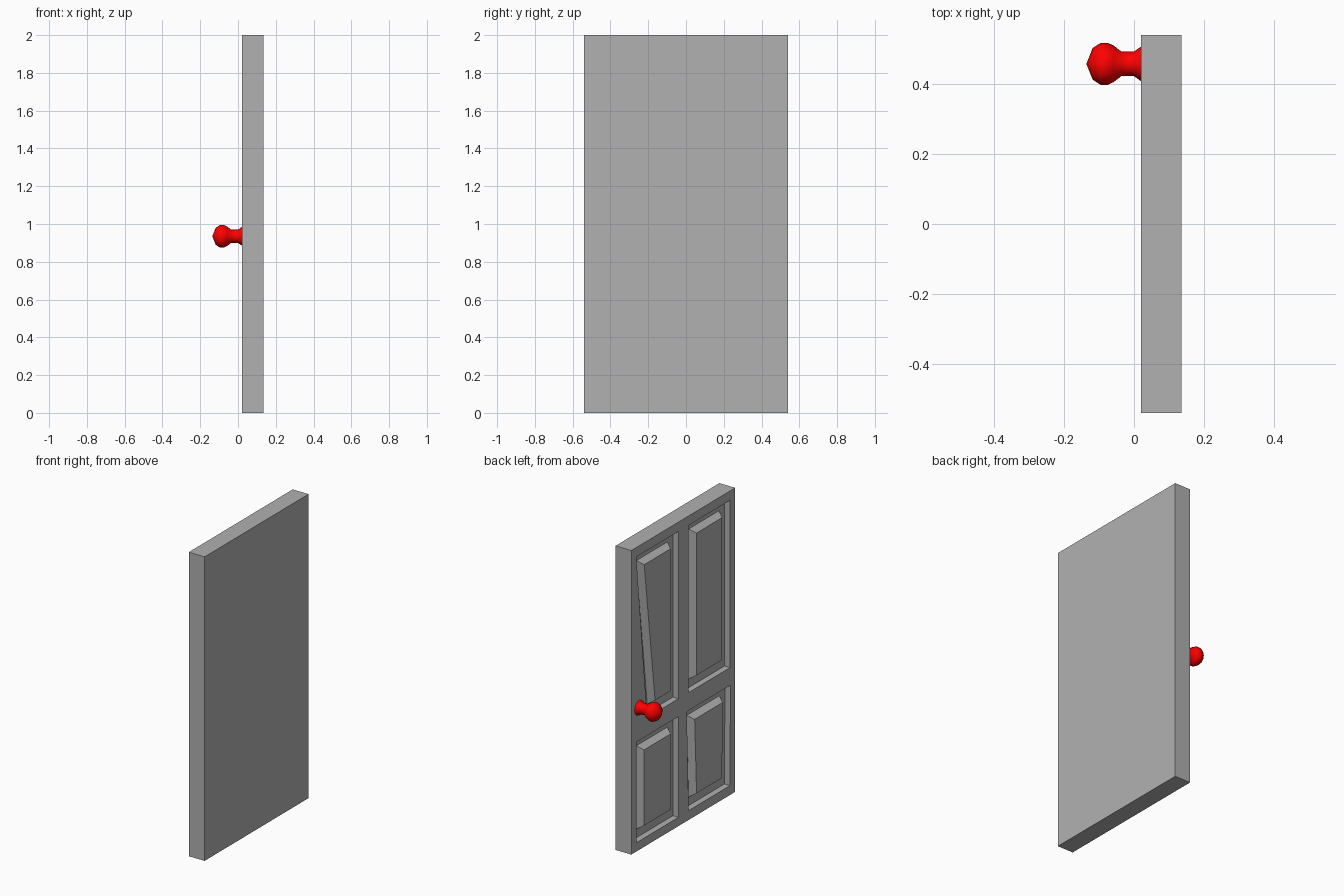
import bpy, bmesh, math

if "Cube" in bpy.data.objects:
    bpy.data.objects.remove(bpy.data.objects["Cube"])

FACE_X, BACK_X = 0.02, 0.135
GROOVE = 0.04


def make_material(name, color):
    mat = bpy.data.materials.new(name)
    mat.diffuse_color = color
    mat.use_nodes = True
    mat.node_tree.nodes["Principled BSDF"].inputs["Base Color"].default_value = mat.diffuse_color
    return mat


grey = make_material("dark_grey", (0.44, 0.44, 0.44, 1))
red = make_material("red", (1.0, 0.0, 0.0, 1))


def make_object(name, bm, mat):
    bmesh.ops.recalc_face_normals(bm, faces=bm.faces)
    mesh = bpy.data.meshes.new(name)
    bm.to_mesh(mesh)
    bm.free()
    mesh.materials.append(mat)
    obj = bpy.data.objects.new(name, mesh)
    bpy.context.collection.objects.link(obj)
    return obj


def loft(name, loops, mat=grey):
    """Closed solid through matching rings of points."""
    bm = bmesh.new()
    rings = [[bm.verts.new(p) for p in ring] for ring in loops]
    for a, b in zip(rings, rings[1:]):
        n = len(a)
        for i in range(n):
            j = (i + 1) % n
            bm.faces.new((a[i], a[j], b[j], b[i]))
    bm.faces.new(rings[0])
    bm.faces.new(rings[-1])
    return make_object(name, bm, mat)


def ring(quad, x, inset=0.0):
    """Place a (y, z) quad at depth x, shrunk by inset; order TL, TR, BR, BL."""
    signs = ((-1, -1), (1, -1), (1, 1), (-1, 1))
    return [(x, y + sy * inset, z + sz * inset)
            for (y, z), (sy, sz) in zip(quad, signs)]


# Door slab
edge = ((0.54, 2), (-0.54, 2), (-0.54, 0), (0.54, 0))
door = loft("door_slab", [ring(edge, FACE_X), ring(edge, BACK_X)])

# Panel outlines; the one beside the knob slants to clear it
panels = {
    "upper_knob_side": ((0.488, 1.938), (0.05, 1.938), (0.05, 0.838), (0.375, 0.838)),
    "upper_hinge_side": ((-0.056, 1.938), (-0.486, 1.938), (-0.486, 0.838), (-0.056, 0.838)),
    "lower_knob_side": ((0.488, 0.72), (0.05, 0.72), (0.05, 0.058), (0.488, 0.058)),
    "lower_hinge_side": ((-0.037, 0.72), (-0.49, 0.72), (-0.486, 0.062), (-0.056, 0.062)),
}

for name, quad in panels.items():
    # Straight-walled recess
    cutter = loft("cutter_" + name, [ring(quad, FACE_X - 0.05), ring(quad, FACE_X + GROOVE)])
    cutter.hide_render = True
    cutter.hide_set(True)
    cut = door.modifiers.new(name, "BOOLEAN")
    cut.operation = "DIFFERENCE"
    cut.solver = "EXACT"
    cut.object = cutter
    # Raised field with bevelled sides
    loft("panel_" + name, [ring(quad, FACE_X + GROOVE + 0.002, 0.057),
                           ring(quad, FACE_X + GROOVE, 0.057),
                           ring(quad, FACE_X, 0.082)])

# Apply the cuts and drop the cutters
bpy.context.view_layer.update()
graph = bpy.context.evaluated_depsgraph_get()
cut_mesh = bpy.data.meshes.new_from_object(door.evaluated_get(graph))
door.modifiers.clear()
door.data = cut_mesh
for obj in list(bpy.data.objects):
    if obj.name.startswith("cutter_"):
        bpy.data.objects.remove(obj)

# Round knob turned about the x axis
profile = [(0.022, 0.05), (0.018, 0.048), (0.0, 0.035), (-0.036, 0.035), (-0.058, 0.052),
           (-0.075, 0.06), (-0.095, 0.06), (-0.118, 0.045), (-0.1355, 0.001)]
SIDES = 12
knob = loft("knob", [[(x, 0.457 + r * math.cos(2 * math.pi * i / SIDES),
                       0.935 + r * math.sin(2 * math.pi * i / SIDES))
                      for i in range(SIDES)] for x, r in profile], red)
knob.data.polygons.foreach_set("use_smooth", [True] * len(knob.data.polygons))
